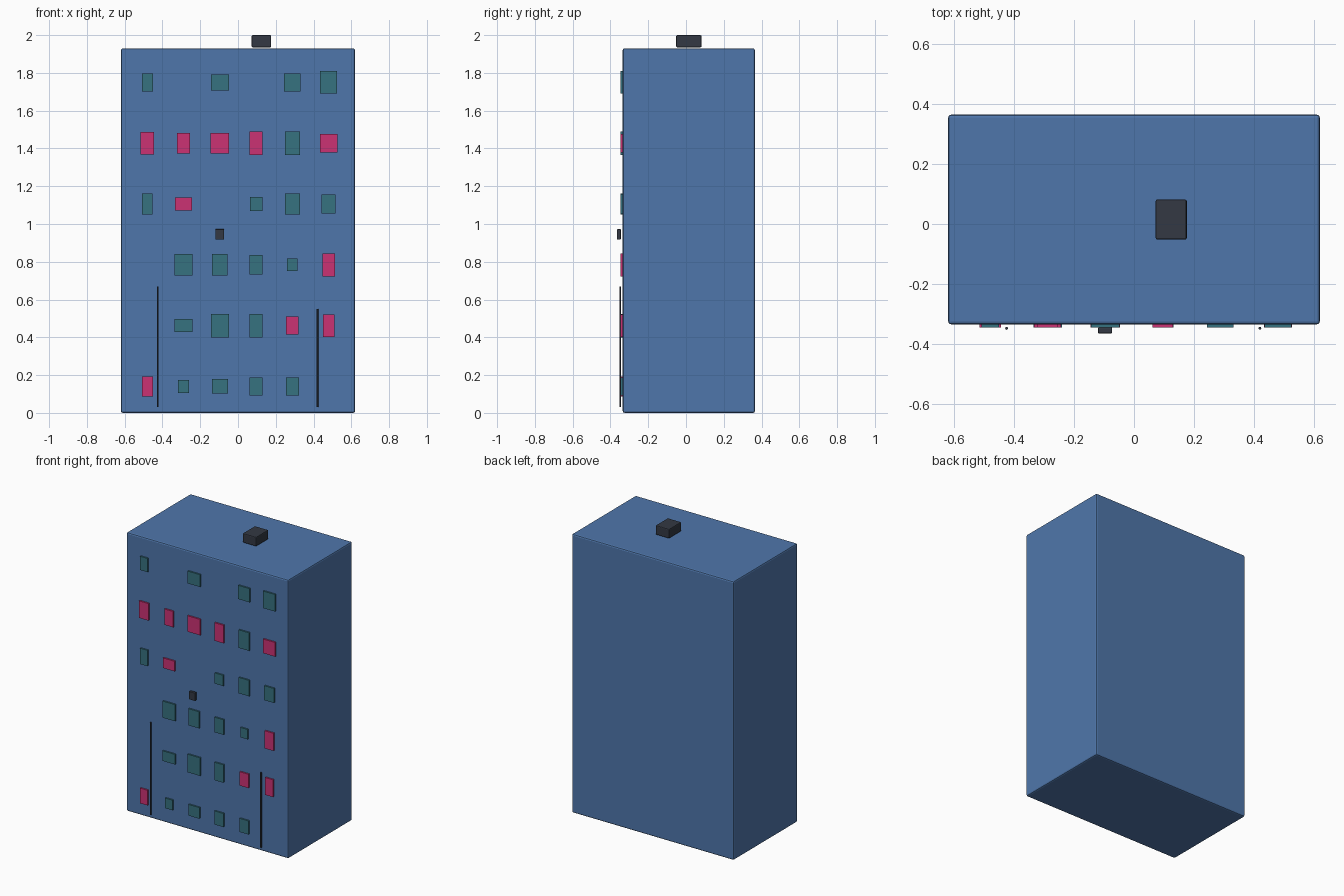
import bpy

default = bpy.data.objects.get("Cube")
if default:
    bpy.data.objects.remove(default, do_unlink=True)


def make_material(name, colour):
    mat = bpy.data.materials.new(name)
    mat.use_nodes = True
    mat.diffuse_color = (*colour, 1)
    mat.node_tree.nodes["Principled BSDF"].inputs["Base Color"].default_value = (*colour, 1)
    return mat


blue = make_material("wall blue", (0.078, 0.183, 0.407))
teal = make_material("unlit teal", (0.037, 0.168, 0.216))
pink = make_material("lit pink", (0.6, 0.032, 0.175))
dark = make_material("dark metal", (0.033, 0.04, 0.056))


def add_box(name, low, high, mat, bevel=0.0):
    """Box between two corners, with an optional chamfer."""
    centre = [(a + b) / 2 for a, b in zip(low, high)]
    bpy.ops.mesh.primitive_cube_add(size=1, location=centre)
    obj = bpy.context.object
    obj.name = name
    obj.scale = [b - a for a, b in zip(low, high)]
    bpy.ops.object.transform_apply(location=False, rotation=False, scale=True)
    obj.data.materials.append(mat)
    if bevel:
        mod = obj.modifiers.new("Chamfer", "BEVEL")
        mod.width = bevel
        mod.segments = 2
    return obj


def add_pipe(name, x, bottom, top):
    """Thin vertical pipe in front of the facade."""
    bpy.ops.mesh.primitive_cylinder_add(
        vertices=8, radius=0.005, depth=top - bottom,
        location=(x, -0.348, (top + bottom) / 2))
    obj = bpy.context.object
    obj.name = name
    obj.data.materials.append(dark)


# Main block
FRONT = -0.335
add_box("building_body", (-0.62, FRONT, 0), (0.62, 0.365, 1.93), blue, 0.01)

# Windows by floor, from the ground up: column -> (width, height) in percent
T, P = teal, pink
floors = [
    {0: (5.8, 10.5, P), 1: (5.8, 7, T), 2: (8.4, 7.7, T), 3: (7, 9.4, T), 4: (7, 9.4, T)},
    {1: (9.6, 7, T), 2: (9.6, 12.5, T), 3: (6.8, 12.4, T), 4: (6.6, 9.6, P), 5: (6, 12, P)},
    {1: (9.6, 11.5, T), 2: (8.2, 11.5, T), 3: (7, 10.4, T), 4: (5.6, 6.8, T), 5: (6.6, 12.2, P)},
    {0: (5.6, 11, T), 1: (9, 7, P), 3: (6.6, 7.4, T), 4: (8, 11, T), 5: (7.4, 10, T)},
    {0: (7.2, 11.8, P), 1: (6.8, 11, P), 2: (9.8, 11, P), 3: (6.8, 12.5, P),
     4: (8, 12.5, T), 5: (9.3, 9.8, P)},
    {0: (5.8, 9.5, T), 2: (9.5, 8.5, T), 4: (8.8, 9.5, T), 5: (9, 11.8, T)},
]
for floor, windows in enumerate(floors):
    z = 0.14 + floor * 0.322
    for column, (width, height, mat) in windows.items():
        x = (column - 2.5) * 0.192
        w, h = width / 200, height / 200
        add_box(f"window_{floor}_{column}", (x - w, -0.346, z - h),
                (x + w, FRONT + 0.005, z + h), mat)

# Pipes, wall unit and roof unit
add_pipe("right_pipe", -0.425, 0.03, 0.67)
add_pipe("left_pipe", 0.42, 0.03, 0.55)
add_box("wall_unit", (-0.12, -0.365, 0.918), (-0.073, -0.345, 0.973), dark, 0.003)
add_box("roof_unit", (0.072, -0.052, 1.935), (0.176, 0.082, 2.0), dark, 0.006)
